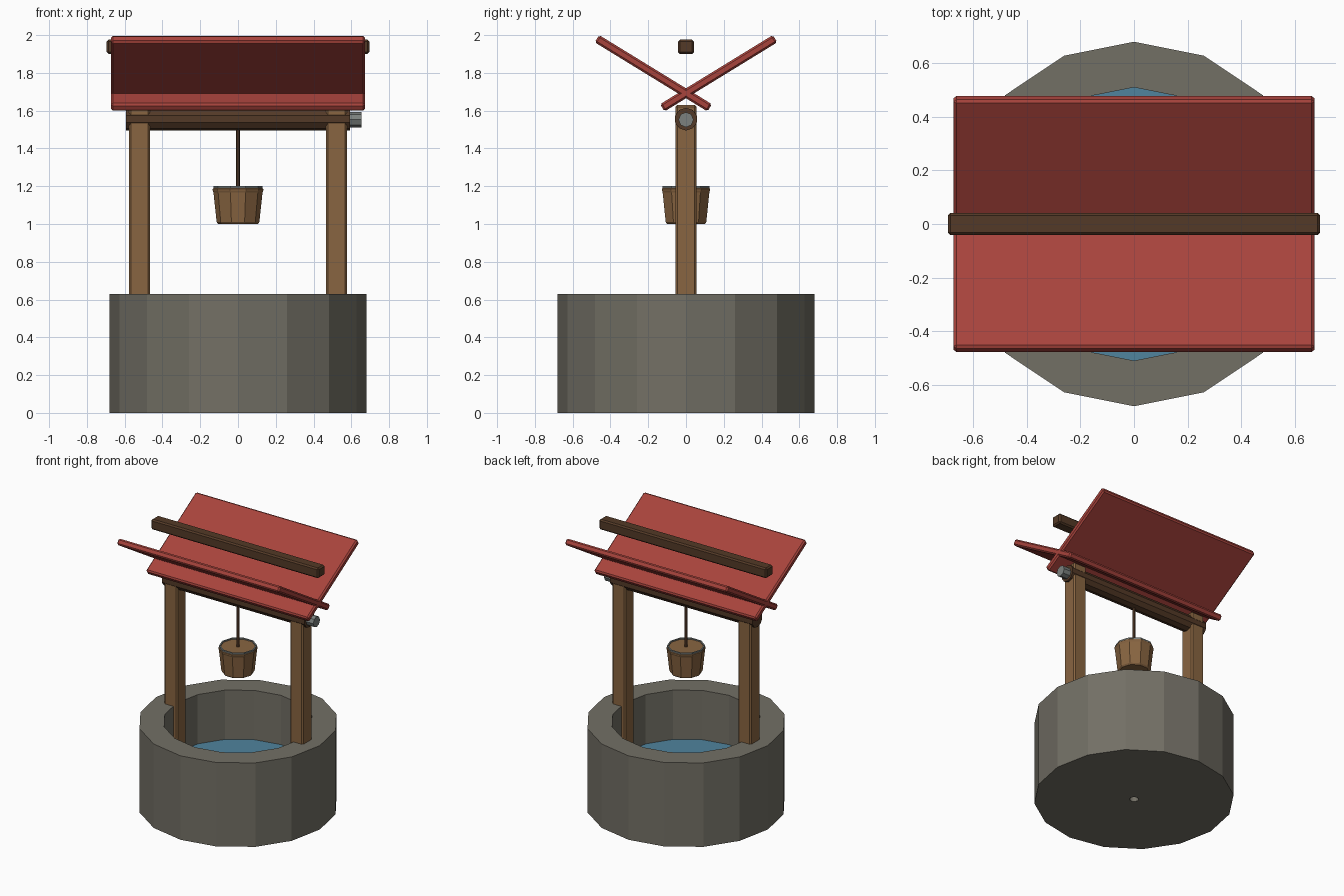
import bpy, bmesh, math

if "Cube" in bpy.data.objects:
    bpy.data.objects.remove(bpy.data.objects["Cube"])


def material(name, rgb):
    m = bpy.data.materials.new(name)
    m.diffuse_color = (*rgb, 1.0)
    m.use_nodes = True
    m.node_tree.nodes["Principled BSDF"].inputs["Base Color"].default_value = m.diffuse_color
    return m


STONE = material("stone", (0.17, 0.16, 0.13))
WOOD = material("wood", (0.25, 0.13, 0.053))
DARK = material("dark_wood", (0.088, 0.042, 0.02))
RED = material("red_roof", (0.39, 0.056, 0.045))
WATER = material("water_blue", (0.08, 0.23, 0.34))
METAL = material("grey_metal", (0.20, 0.22, 0.21))


def finish(bm, name, mat, loc=(0, 0, 0), rot=(0, 0, 0)):
    bmesh.ops.recalc_face_normals(bm, faces=bm.faces)
    me = bpy.data.meshes.new(name)
    bm.to_mesh(me)
    bm.free()
    me.materials.append(mat)
    ob = bpy.data.objects.new(name, me)
    ob.location, ob.rotation_euler = loc, rot
    bpy.context.collection.objects.link(ob)
    return ob


def lathe(name, mat, profile, n, closed=False, loc=(0, 0, 0), rot=(0, 0, 0)):
    """Spin (radius, z) points about z; open profiles get capped ends."""
    bm = bmesh.new()
    rings = [[bm.verts.new((r * math.cos(math.tau * i / n), r * math.sin(math.tau * i / n), z))
              for i in range(n)] for r, z in profile]
    pairs = list(zip(rings, rings[1:]))
    if closed:
        pairs.append((rings[-1], rings[0]))
    else:
        bm.faces.new(rings[0])
        bm.faces.new(rings[-1])
    for a, b in pairs:
        for i in range(n):
            j = (i + 1) % n
            bm.faces.new((a[i], a[j], b[j], b[i]))
    return finish(bm, name, mat, loc, rot)


def box(name, mat, size, loc, rot=(0, 0, 0), bevel=0.01):
    bm = bmesh.new()
    bmesh.ops.create_cube(bm, size=1)
    bmesh.ops.scale(bm, vec=size, verts=bm.verts)
    bmesh.ops.bevel(bm, geom=bm.edges[:], offset=bevel, segments=1, affect='EDGES')
    return finish(bm, name, mat, loc, rot)


# Stone wall with floor, small drain hole in the middle
lathe("stone_wall", STONE, [(0.03, 0), (0.68, 0), (0.68, 0.63), (0.51, 0.63),
                            (0.51, 0.05), (0.03, 0.05)], 16, closed=True)
# Water surface
lathe("water", WATER, [(0.515, 0.24), (0.515, 0.26)], 16)

# Posts and the two crossed roof panels
for s, side in ((-1, "left"), (1, "right")):
    box(side + "_post", WOOD, (0.11, 0.11, 1.41), (s * 0.522, 0, 0.925))
for s, side in ((-1, "front"), (1, "back")):
    box(side + "_roof_panel", RED, (1.346, 0.70, 0.045), (0, s * 0.173, 1.798),
        (s * 0.55, 0, 0))

# Ridge beam above the roof
box("ridge_beam", DARK, (1.39, 0.083, 0.077), (0, 0, 1.938))

# Winding log and crank hub along x
along_x = (0, math.pi / 2, 0)
lathe("winding_log", DARK, [(0.06, -0.593), (0.06, 0.593)], 10, loc=(0, 0, 1.555), rot=along_x)
lathe("crank_hub", METAL, [(0.04, 0.58), (0.04, 0.653)], 8, loc=(0, 0, 1.552), rot=along_x)

# Rope
lathe("rope", DARK, [(0.011, 1.18), (0.011, 1.53)], 6)

# Bucket with chamfered edges and a thin metal rim
lathe("bucket", WOOD, [(0.104, 1.0), (0.113, 1.01), (0.130, 1.168), (0.134, 1.178),
                       (0.134, 1.186), (0.127, 1.192)], 10)
lathe("bucket_rim", METAL, [(0.130, 1.188), (0.130, 1.2), (0.120, 1.2), (0.120, 1.188)],
      10, closed=True)
